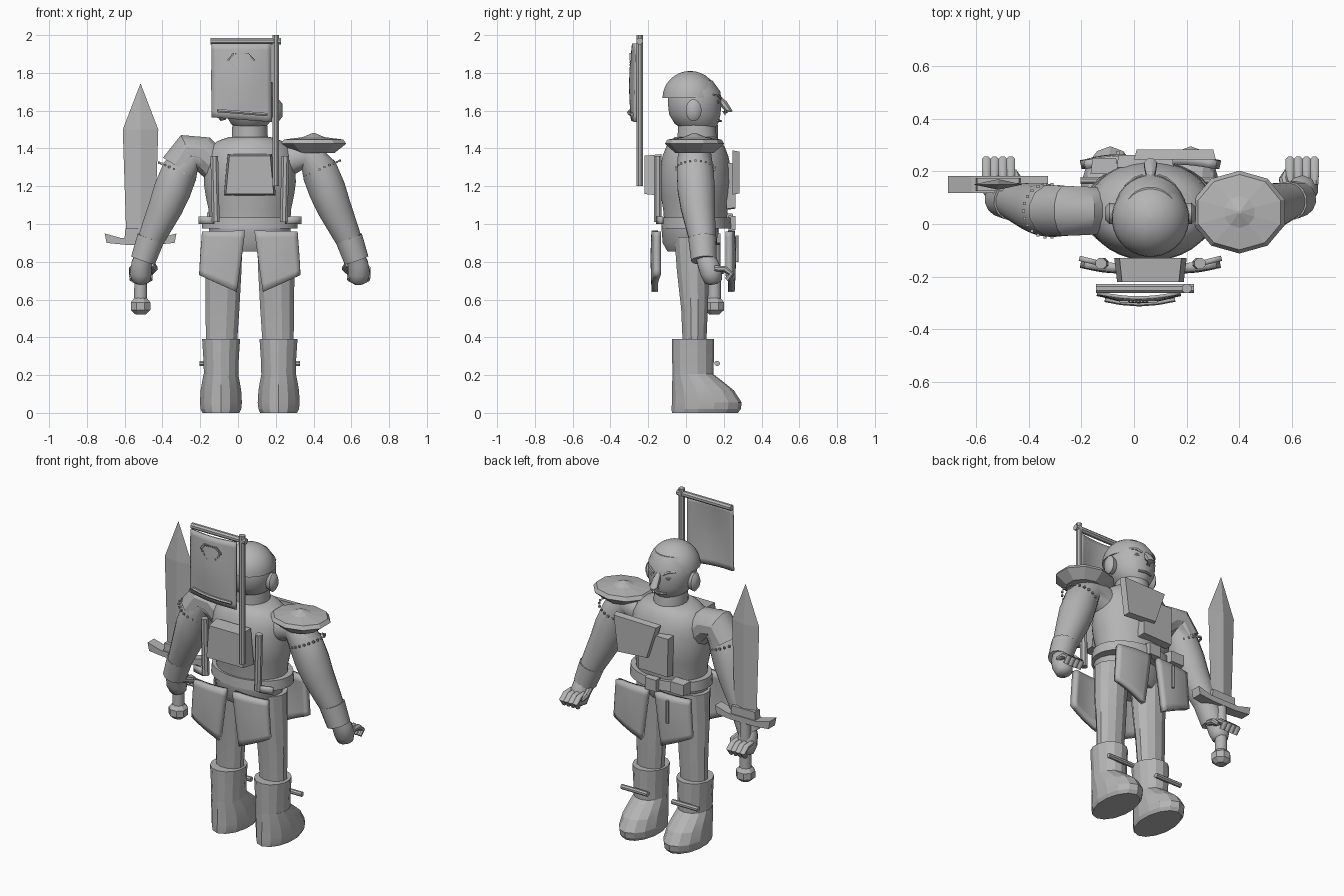
import bpy, bmesh, math
from mathutils import Vector

C = 0.0625  # body centre line in x
GREY = bpy.data.materials.new("plain_grey")
GREY.diffuse_color = (0.46, 0.46, 0.46, 1)


def mesh(name, verts, faces, angle=0):
    me = bpy.data.meshes.new(name)
    me.from_pydata([tuple(v) for v in verts], [], faces)
    bm = bmesh.new()
    bm.from_mesh(me)
    bmesh.ops.recalc_face_normals(bm, faces=bm.faces)
    bm.to_mesh(me)
    bm.free()
    me.materials.append(GREY)
    if angle:
        me.polygons.foreach_set("use_smooth", [True] * len(me.polygons))
        me.set_sharp_from_angle(angle=math.radians(angle))
    ob = bpy.data.objects.new(name, me)
    bpy.context.collection.objects.link(ob)
    return ob


def skin(name, rings, angle):
    n = len(rings[0])
    faces = [(i * n + j, i * n + (j + 1) % n, (i + 1) * n + (j + 1) % n, (i + 1) * n + j)
             for i in range(len(rings) - 1) for j in range(n)]
    faces += [tuple(range(n)), tuple(range((len(rings) - 1) * n, len(rings) * n))]
    return mesh(name, [v for r in rings for v in r], faces, angle)


def loft(name, rings, n=24, angle=40):
    """Stack of level ellipses: x, y, z, rx, ry."""
    t = [2 * math.pi * (j + 0.5) / n for j in range(n)]
    return skin(name, [[(x + rx * math.cos(a), y + ry * math.sin(a), z) for a in t]
                       for x, y, z, rx, ry in rings], angle)


def tube(name, pts, n=16, angle=40, flat=1.0):
    """Round sections along a path: x, y, z, radius."""
    p = [Vector(q[:3]) for q in pts]
    rings = []
    for i, c in enumerate(p):
        d = Vector()
        if i > 0:
            d += (c - p[i - 1]).normalized()
        if i < len(p) - 1:
            d += (p[i + 1] - c).normalized()
        d.normalize()
        u = d.cross((0, 0, 1) if abs(d.y) > 0.8 else (0, 1, 0)).normalized()
        v = u.cross(d)
        rings.append([c + pts[i][3] * (u * math.cos(a) + v * flat * math.sin(a))
                      for a in [2 * math.pi * (j + 0.5) / n for j in range(n)]])
    return skin(name, rings, angle)


def plate(name, outline, y0, y1, inset=0.0):
    """Extruded x-z outline, shrunk a little on the y1 side."""
    mx = sum(x for x, z in outline) / len(outline)
    mz = sum(z for x, z in outline) / len(outline)
    k = 1 - inset
    return skin(name, [[(x, y0, z) for x, z in outline],
                       [(mx + (x - mx) * k, y1, mz + (z - mz) * k) for x, z in outline]], 0)


def sheet(name, tl, tr, br, bl, bulge, thick, n=8):
    """Curved cloth panel between four corners."""
    tl, tr, br, bl = map(Vector, (tl, tr, br, bl))
    vs = []
    for i in range(n + 1):
        for j in range(n + 1):
            u, v = j / n, i / n
            q = tl.lerp(tr, u).lerp(bl.lerp(br, u), v)
            q.y += bulge * math.sin(math.pi * u) * (0.6 + 0.4 * math.sin(math.pi * v))
            vs.append(q)
    m = n + 1
    ob = mesh(name, vs, [(i * m + j, i * m + j + 1, (i + 1) * m + j + 1, (i + 1) * m + j)
                         for i in range(n) for j in range(n)], 40)
    mod = ob.modifiers.new("thickness", "SOLIDIFY")
    mod.thickness, mod.offset = thick, 0
    return ob


def dots(name, points, s):
    bm = bmesh.new()
    for p in points:
        g = bmesh.ops.create_cube(bm, size=s)
        bmesh.ops.translate(bm, verts=g["verts"], vec=Vector(p))
    me = bpy.data.meshes.new(name)
    bm.to_mesh(me)
    bm.free()
    me.materials.append(GREY)
    bpy.context.collection.objects.link(bpy.data.objects.new(name, me))


# trunk
loft("torso", [(C, .05, z, rx, ry) for z, rx, ry in
               [(1.0, .215, .165), (1.08, .22, .172), (1.15, .235, .184), (1.22, .245, .19),
                (1.3, .242, .187), (1.36, .235, .175), (1.41, .21, .155), (1.44, .17, .135),
                (1.46, .11, .11)]], 32)
loft("belt", [(C, .055, .975, .255, .187), (C, .055, 1.035, .25, .183)], 32)
loft("hips", [(C, .02, .855, .17, .12), (C, .02, .9, .205, .145), (C, .02, .98, .22, .152)], 20, 30)
plate("buckle", [(.02, .965), (.105, .965), (.105, 1.045), (.02, 1.045)], .225, .262, .1)
loft("neck", [(C, .058, 1.42, .098, .108), (C, .058, 1.51, .094, .1), (C, .05, 1.56, .09, .095)])

# head
loft("head", [(C, y, z, rx, ry) for z, y, rx, ry in
              [(1.49, .07, .06, .07), (1.53, .055, .1, .115), (1.58, .047, .13, .137),
               (1.64, .045, .138, .142), (1.70, .045, .134, .139), (1.76, .04, .1, .1)]], 28, 50)
loft("hair_cap", [(C, .022, 1.667 + .143 * math.sin(a), .147 * math.cos(a), .147 * math.cos(a))
                  for a in [i * math.pi / 2 / 8 * .98 for i in range(9)]], 32)
tube("nose", [(C, .17, 1.675, .012), (C, .2, 1.635, .022), (C, .225, 1.6, .026), (C, .2, 1.585, .015)], 8)
tube("mouth", [(C - .045, .168, 1.548, .006), (C, .184, 1.545, .007), (C + .045, .168, 1.548, .006)], 6)

# arms and legs, one set per side
for s, side in ((-1, "left"), (1, "right")):
    X = lambda d: C + s * d

    tube(side + "_ear", [(X(.125), .04, 1.602, .05), (X(.155), .04, 1.602, .058),
                         (X(.172), .04, 1.602, .035)], 16, 50, .72)
    tube(side + "_brow", [(X(.03), .182, 1.665, .008), (X(.06), .17, 1.682, .009),
                          (X(.095), .143, 1.685, .006)], 6)
    tube(side + "_eye", [(X(.03), .178, 1.642, .004), (X(.058), .167, 1.646, .011),
                         (X(.088), .147, 1.646, .004)], 8)
    tube(side + "_arm", [(X(.19), .05, 1.33, .085), (X(.3), .045, 1.37, .088), (X(.37), .048, 1.28, .098),
                         (X(.41), .055, 1.18, .1), (X(.445), .063, 1.09, .092),
                         (X(.5), .08, .97, .077), (X(.55), .095, .86, .062)], 20, 50)
    tube(side + "_cuff", [(X(.524), .087, .925, .075), (X(.565), .095, .808, .068)], 14)
    tube(side + "_palm", [(X(.553), .095, .84, .048), (X(.572), .115, .79, .056), (X(.578), .135, .74, .06),
                          (X(.575), .145, .695, .048), (X(.575), .148, .68, .02)], 12, 50)
    for k in range(4):
        fx = .53 + k * .031
        tube(f"{side}_finger_{k + 1}", [(X(fx), .15, .765, .016), (X(fx), .205, .762, .018),
                                        (X(fx), .24, .735, .018), (X(fx), .215, .705, .015)], 8)
    tube(side + "_thumb", [(X(.52), .11, .79, .018), (X(.505), .17, .765, .019), (X(.52), .2, .745, .013)], 8)

    # legs and boots
    loft(side + "_leg", [(X(.135), .035, .93, .1, .1), (X(.14), .037, .75, .099, .088),
                         (X(.145), .045, .55, .093, .073), (X(.15), .045, .35, .084, .064)], 12, 20)
    loft(side + "_boot_shaft", [(X(.152), .037, .18, .093, .108), (X(.152), .037, .27, .095, .11),
                                (X(.152), .037, .39, .103, .112)], 14, 20)
    loft(side + "_foot", [(X(.153), y, z, rx, ry) for z, y, rx, ry in
                          [(0, .1, .1, .175), (.02, .107, .11, .183), (.055, .11, .114, .185),
                           (.12, .09, .11, .163), (.165, .062, .102, .135), (.205, .037, .094, .108)]], 14, 15)
    tube(side + "_boot_rod", [(X(.085), .165, .262, .015), (X(.265), .165, .262, .015)], 8)

    # hanging skirt panels and back rods
    for face, y_in, y_out, b in (("back", -.165, -.15, -.012), ("front", .24, .225, .014)):
        sheet(f"{side}_{face}_skirt", (X(.25), y_out, .96), (X(.025), y_in, .965),
              (X(.07), y_in, .64), (X(.265), y_out, .73), b, .034)
    tube(side + "_back_rod", [(X(.188), -.15, 1.36, .022), (X(.18), -.15, 1.01, .022)], 8)
    sheet(side + "_back_panel", (X(.27), -.13, 1.04), (X(.19), -.15, 1.04),
          (X(.19), -.15, 1.0), (X(.27), -.13, 1.0), 0, .02, 2)

tube("front_skirt_rod", [(-.06, .27, .94, .009), (-.06, .27, .8, .009)], 6)

# shoulder armour: padded sleeve on one side, round dish on the other
tube("shoulder_pad", [(-.12, .05, 1.31, .09), (-.19, .05, 1.375, .095), (-.262, .05, 1.385, .098),
                      (-.315, .05, 1.3, .1)], 12, 30)
dots("pad_stitches", [(-.325 + .101 * math.cos(a) * .93, .05 + .101 * math.sin(a),
                       1.285 - .101 * math.cos(a) * .4)
                      for a in [2 * math.pi * i / 22 for i in range(22)]], .011)
dots("sleeve_stitches", [(.445 + .102 * math.cos(a) * .93, .05 + .102 * math.sin(a),
                          1.295 + .102 * math.cos(a) * .4)
                         for a in [2 * math.pi * i / 22 for i in range(22)]], .011)
loft("shoulder_dish", [(.405, .045, 1.375, .11, .1), (.4, .045, 1.425, .182, .157),
                       (.4, .045, 1.447, .165, .143), (.4, .045, 1.46, .06, .06),
                       (.4, .045, 1.482, .006, .006)], 10, 0)

# chest plates and back plate
plate("upper_chest_plate", [(.31, 1.39), (.0, 1.385), (.07, 1.17), (.28, 1.155)], .245, .282, .06)
plate("lower_chest_plate", [(-.065, 1.325), (.15, 1.325), (.15, 1.08), (-.06, 1.075)], .215, .262, .05)
plate("side_chest_block", [(-.165, 1.06), (-.06, 1.06), (-.06, .98), (-.165, .98)], .19, .25, .15)
plate("back_plate", [(-.055, 1.37), (.18, 1.37), (.2, 1.15), (-.075, 1.15)], -.13, -.22, .08)

# banner on its pole
tube("banner_pole", [(.2, -.245, 1.2, .019), (.2, -.245, 2.0, .019)], 8)
tube("banner_top_bar", [(-.145, -.245, 1.968, .018), (.228, -.245, 1.968, .018)], 8)
sheet("banner_cloth", (-.14, -.262, 1.955), (.175, -.262, 1.955), (.178, -.268, 1.54),
      (-.14, -.268, 1.565), -.03, .012, 12)
tube("banner_bottom_bar", [(x, -.276 - .027 * math.cos((x - .02) * 9), 1.59 - (x - .02) * .08, .01)
                           for x in (-.11, -.05, .02, .09, .155)], 6)
tri = [Vector((-.05, 0, 1.87)), Vector((.015, 0, 1.785)), Vector((.085, 0, 1.87)),
       Vector((.055, 0, 1.9)), Vector((-.025, 0, 1.9))]
dots("banner_stitches", [(q.x, -.294, q.z) for i in range(5) for q in
                         [tri[i].lerp(tri[(i + 1) % 5], t / 6) for t in range(6)]], .009)

# sword
SX, SY = -.516, .15
blade = [(-.076, .95), (-.094, 1.5), (0, 1.745), (.094, 1.5), (.076, .95)]
edge = [(SX + x, SY, z) for x, z in blade]
mesh("sword_blade", edge + [(SX, SY + d, z) for d in (-.02, .02) for z in (.95, 1.5)],
     [f for a, b in ((5, 6), (7, 8)) for f in
      ((0, 1, b, a), (1, 2, b), (2, 3, b), (3, 4, a, b))] + [(0, 5, 4, 7)])
plate("sword_guard", [(SX + x, z) for x, z in
                      [(-.19, .95), (-.1, .925), (.1, .925), (.19, .95), (.18, .9),
                       (.08, .89), (-.08, .89), (-.18, .9)][::-1]], .118, .182)
plate("sword_collar", [(SX - .085, .92), (SX + .085, .92), (SX + .08, .975), (SX - .08, .975)], .125, .175)
tube("sword_grip", [(SX, SY, .9, .032), (SX, SY, .58, .036)], 10)
loft("sword_pommel", [(SX, SY, z, r, r) for z, r in
                      [(.522, .03), (.545, .056), (.585, .056), (.61, .034)]], 8, 0)
